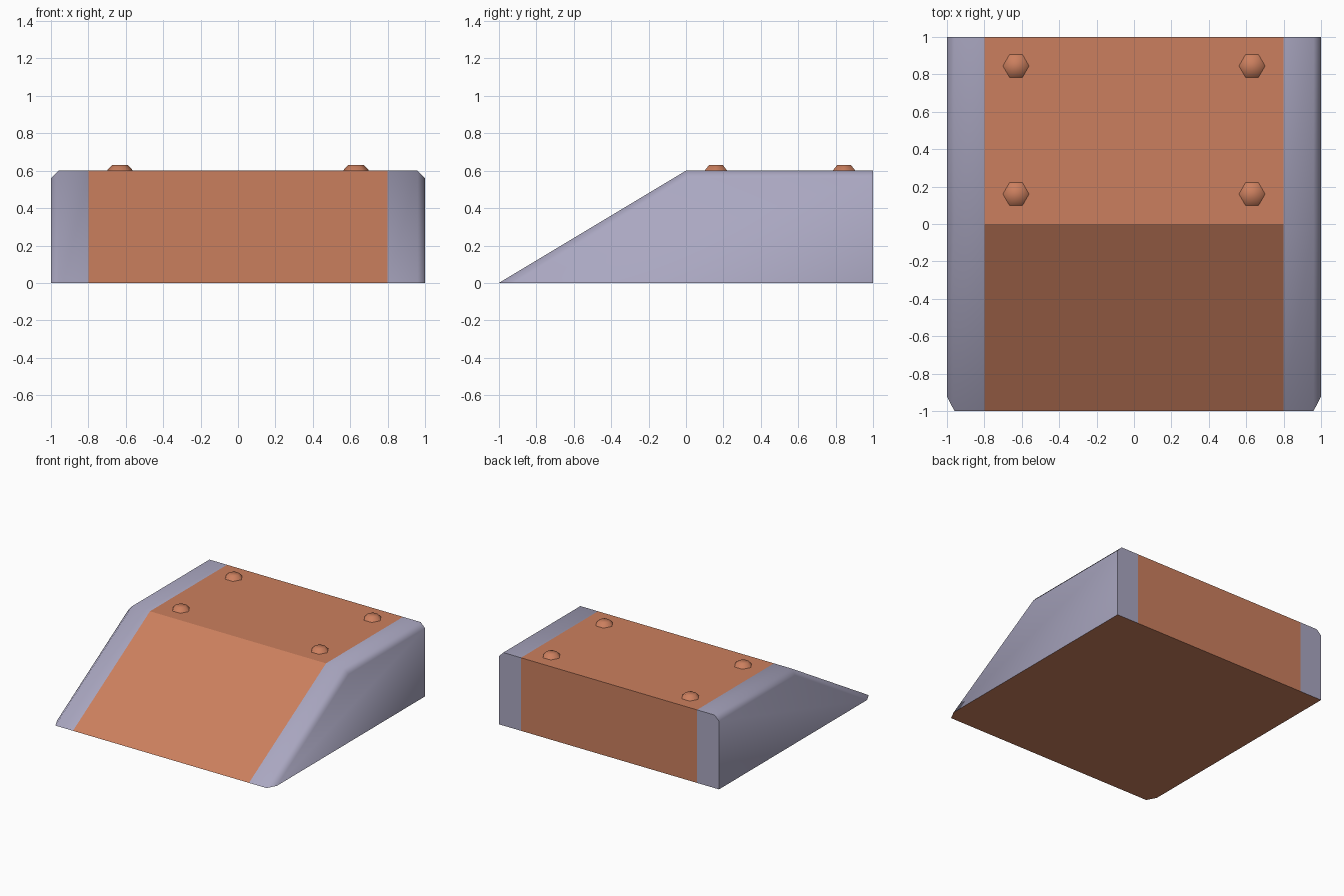
import bpy, bmesh, math

if "Cube" in bpy.data.objects:
    bpy.data.objects.remove(bpy.data.objects["Cube"])


def material(name, colour):
    m = bpy.data.materials.new(name)
    m.diffuse_color = (*colour, 1)
    m.use_nodes = True
    m.node_tree.nodes["Principled BSDF"].inputs["Base Color"].default_value = m.diffuse_color
    return m


ORANGE = material("burnt orange", (0.60, 0.212, 0.112))
GREY = material("lavender grey", (0.40, 0.385, 0.53))


def make_object(name, bm, materials):
    bmesh.ops.recalc_face_normals(bm, faces=bm.faces)
    mesh = bpy.data.meshes.new(name)
    bm.to_mesh(mesh)
    bm.free()
    for m in materials:
        mesh.materials.append(m)
    obj = bpy.data.objects.new(name, mesh)
    bpy.context.collection.objects.link(obj)
    return obj


# Ramp body: side profile lofted across x, with chamfered outer edges
def profile(inset):
    shift = inset * math.sqrt(1 + 0.6 ** 2) / 0.6   # slope moved inwards
    top = 0.6 - inset
    return [(-1 + shift, 0), (-1 + shift + top / 0.6, top), (1, top), (1, 0)]


bm = bmesh.new()
rings = []
for x, inset in [(-1, 0.04), (-0.96, 0), (-0.8, 0), (0.8, 0), (0.96, 0), (1, 0.04)]:
    rings.append([bm.verts.new((x, y, z)) for y, z in profile(inset)])
for a, b in zip(rings, rings[1:]):
    for i in range(4):
        j = (i + 1) % 4
        bm.faces.new((a[i], a[j], b[j], b[i]))
bm.faces.new(rings[0])
bm.faces.new(rings[-1])
bmesh.ops.recalc_face_normals(bm, faces=bm.faces)
bm.normal_update()
for f in bm.faces:
    bottom, back = f.normal.z < -0.9, f.normal.y > 0.9
    rail = abs(f.calc_center_median().x) > 0.8 and not bottom
    f.material_index = 1 if rail else 0
    f.smooth = rail and not back
make_object("ramp_body", bm, [ORANGE, GREY])

# Four low hexagonal bolts on the flat deck
for sx in (-1, 1):
    for y in (0.16, 0.845):
        bm = bmesh.new()
        base, top = [
            [bm.verts.new((sx * 0.631 + r * math.cos(k * math.pi / 3),
                           y + r * math.sin(k * math.pi / 3), z)) for k in range(6)]
            for r, z in ((0.07, 0.6), (0.043, 0.63))]
        for k in range(6):
            n = (k + 1) % 6
            bm.faces.new((base[k], base[n], top[n], top[k]))
        bm.faces.new(top)
        for f in bm.faces:
            f.smooth = True
        make_object("deck_bolt", bm, [ORANGE])
